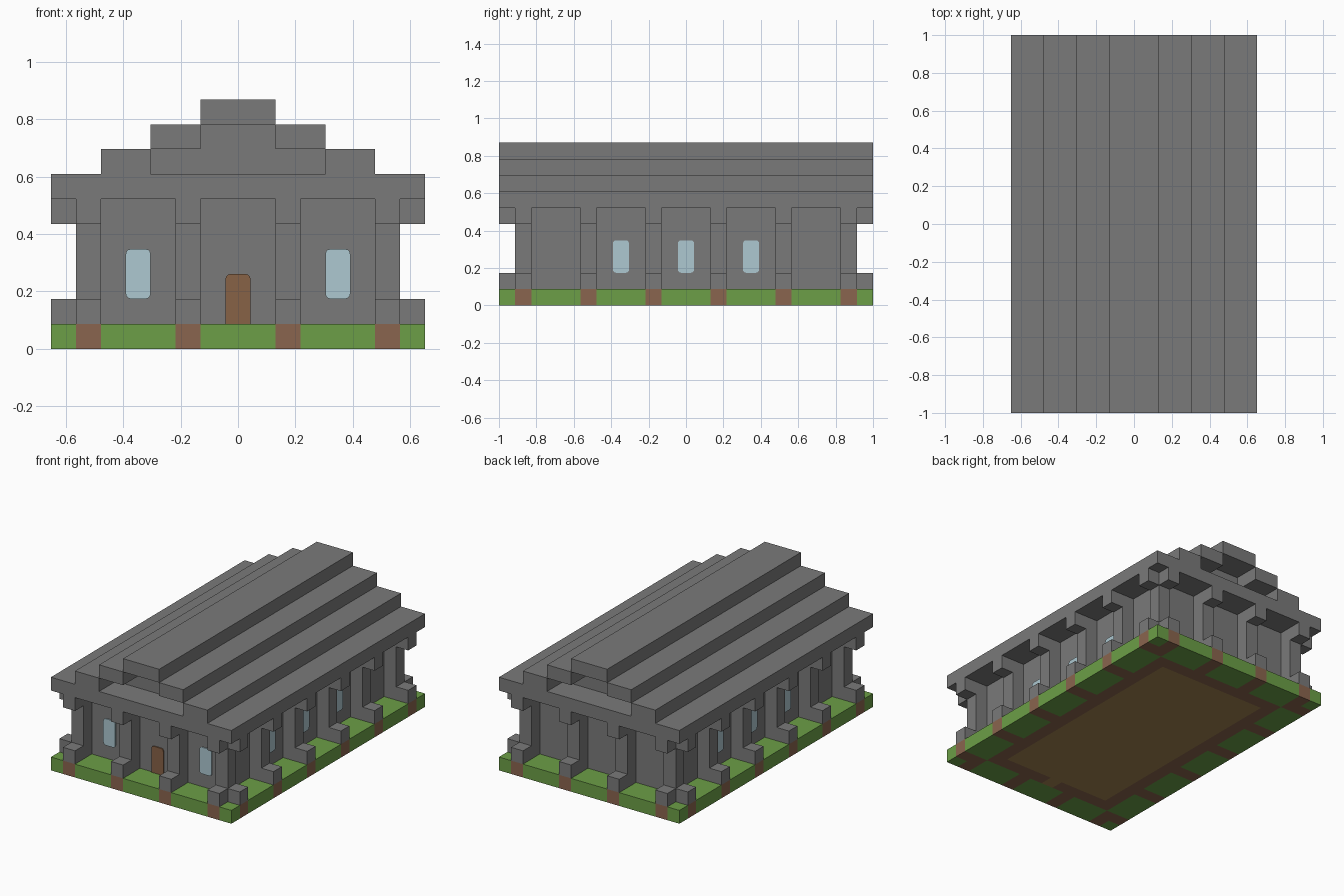
import bpy, bmesh, math
from mathutils import Matrix, Vector

cube = bpy.data.objects.get("Cube")
if cube:
    bpy.data.objects.remove(cube, do_unlink=True)

U = 2 / 23  # block size; all dimensions below are in blocks


def material(name, rgb):
    """Flat material from display (sRGB) values."""
    lin = [((c / 255 + 0.055) / 1.055) ** 2.4 for c in rgb]
    m = bpy.data.materials.new(name)
    m.use_nodes = True
    m.diffuse_color = (*lin, 1)
    m.node_tree.nodes["Principled BSDF"].inputs["Base Color"].default_value = (*lin, 1)
    return m


STONE = material("grey_stone", (122, 122, 122))
GRASS = material("green_grass", (108, 159, 71))
DIRT = material("brown_dirt", (138, 101, 78))
PLANK = material("floor_plank", (162, 131, 79))
GLASS = material("pale_blue_glass", (173, 200, 209))
WOOD = material("door_wood", (135, 98, 70))


def finish(name, bm, *mats):
    bmesh.ops.scale(bm, vec=(U, U, U), verts=bm.verts)
    bmesh.ops.recalc_face_normals(bm, faces=bm.faces)
    mesh = bpy.data.meshes.new(name)
    bm.to_mesh(mesh)
    bm.free()
    for m in mats:
        mesh.materials.append(m)
    ob = bpy.data.objects.new(name, mesh)
    bpy.context.collection.objects.link(ob)
    return ob


def add_box(bm, x0, x1, y0, y1, z0, z1):
    size = Matrix.Diagonal((x1 - x0, y1 - y0, z1 - z0, 1))
    mid = Matrix.Translation(((x0 + x1) / 2, (y0 + y1) / 2, (z0 + z1) / 2))
    bmesh.ops.create_cube(bm, size=1, matrix=mid @ size)


def box(name, *bounds):
    bm = bmesh.new()
    add_box(bm, *bounds)
    finish(name, bm, STONE)


COLS_X = (-6, -2, 2, 6)
COLS_Y = (-10, -6, -2, 2, 6, 10)


# Ground slab, cut along block lines and coloured by what stands on it
def ground_index(x, y):
    ax, ay = abs(x), abs(y)
    if (ax < 4.5 and ay < 8.5) or (ax < 0.5 and -9.5 < y < 0):
        return 2
    if ax < 5.5 and ay < 9.5:
        return 1
    under_end = ay > 9.5 and any(abs(x - c) < 0.5 for c in COLS_X)
    under_side = ax > 5.5 and any(abs(y - c) < 0.5 for c in COLS_Y)
    return 1 if under_end or under_side else 0


bm = bmesh.new()
add_box(bm, -7.5, 7.5, -11.5, 11.5, 0, 1)
for axis, half in ((0, 7), (1, 11)):
    for i in range(-half, half + 1):
        normal = Vector((0, 0, 0))
        normal[axis] = 1
        bmesh.ops.bisect_plane(bm, geom=bm.verts[:] + bm.edges[:] + bm.faces[:],
                               plane_co=normal * (i + 0.5), plane_no=normal)
for f in bm.faces:
    c = f.calc_center_median()
    f.material_index = ground_index(c.x * 0.999, c.y * 0.999)
finish("ground", bm, GRASS, DIRT, PLANK)

# Main hall
box("hall_walls", -5.5, 5.5, -9.5, 9.5, 1, 6)

# Columns, each with a foot block and a bracket on its outer side
sites = {(x, y) for x in COLS_X for y in (-10, 10)}
sites |= {(x, y) for x in (-6, 6) for y in COLS_Y}
for x, y in sorted(sites):
    bm = bmesh.new()
    add_box(bm, x - 0.5, x + 0.5, y - 0.5, y + 0.5, 1, 6)
    outward = []
    if abs(y) == 10:
        outward.append((x, y + math.copysign(1, y)))
    if abs(x) == 6:
        outward.append((x + math.copysign(1, x), y))
    for px, py in outward:
        for z in (1, 5):
            add_box(bm, px - 0.5, px + 0.5, py - 0.5, py + 0.5, z, z + 1)
    finish("column", bm, STONE)

# Stepped roof with recessed gable ends
box("roof_cornice", -7.5, 7.5, -11.5, 11.5, 6, 7)
for side, s in (("left", 1), ("right", -1)):
    for level, inner in (("lower", 3.5), ("upper", 1.5)):
        x0, x1 = sorted((s * inner, s * (inner + 2)))
        z = 7 if level == "lower" else 8
        box(f"roof_{level}_step_{side}", x0, x1, -11.5, 11.5, z, z + 1)
box("gable_lower", -3.5, 3.5, -9.5, 9.5, 7, 8)
box("gable_upper", -1.5, 1.5, -9.5, 9.5, 8, 9)
box("roof_ridge", -1.5, 1.5, -11.5, 11.5, 9, 10)


# Rounded plate fixed on a wall; turn rotates it from facing the front
def plate(name, mat, x, y, z0, turn=0, round_bottom=True, r=0.2):
    bm = bmesh.new()
    points = []
    for cx, cz, start in ((1, 1, 0), (-1, 1, 90), (-1, -1, 180), (1, -1, 270)):
        rad = r if cz > 0 or round_bottom else 0
        for step in (0, 30, 60, 90) if rad else (0,):
            a = math.radians(start + step)
            points.append((cx * (0.5 - rad) + rad * math.cos(a), 0,
                           cz * (1 - rad) + rad * math.sin(a)))
    face = bm.faces.new([bm.verts.new(p) for p in points])
    out = bmesh.ops.extrude_face_region(bm, geom=[face])
    moved = [v for v in out["geom"] if isinstance(v, bmesh.types.BMVert)]
    bmesh.ops.translate(bm, vec=(0, -0.08, 0), verts=moved)
    place = Matrix.Translation((x, y, z0 + 1)) @ Matrix.Rotation(math.radians(turn), 4, "Z")
    bmesh.ops.transform(bm, matrix=place, verts=bm.verts)
    finish(name, bm, mat)


plate("front_door", WOOD, 0, -9.5, 1, round_bottom=False)
for x in (-4, 4):
    plate("front_window", GLASS, x, -9.5, 2)
for y in (-4, 0, 4):
    plate("left_window", GLASS, 5.5, y, 2, turn=90)
    plate("right_window", GLASS, -5.5, y, 2, turn=-90)
